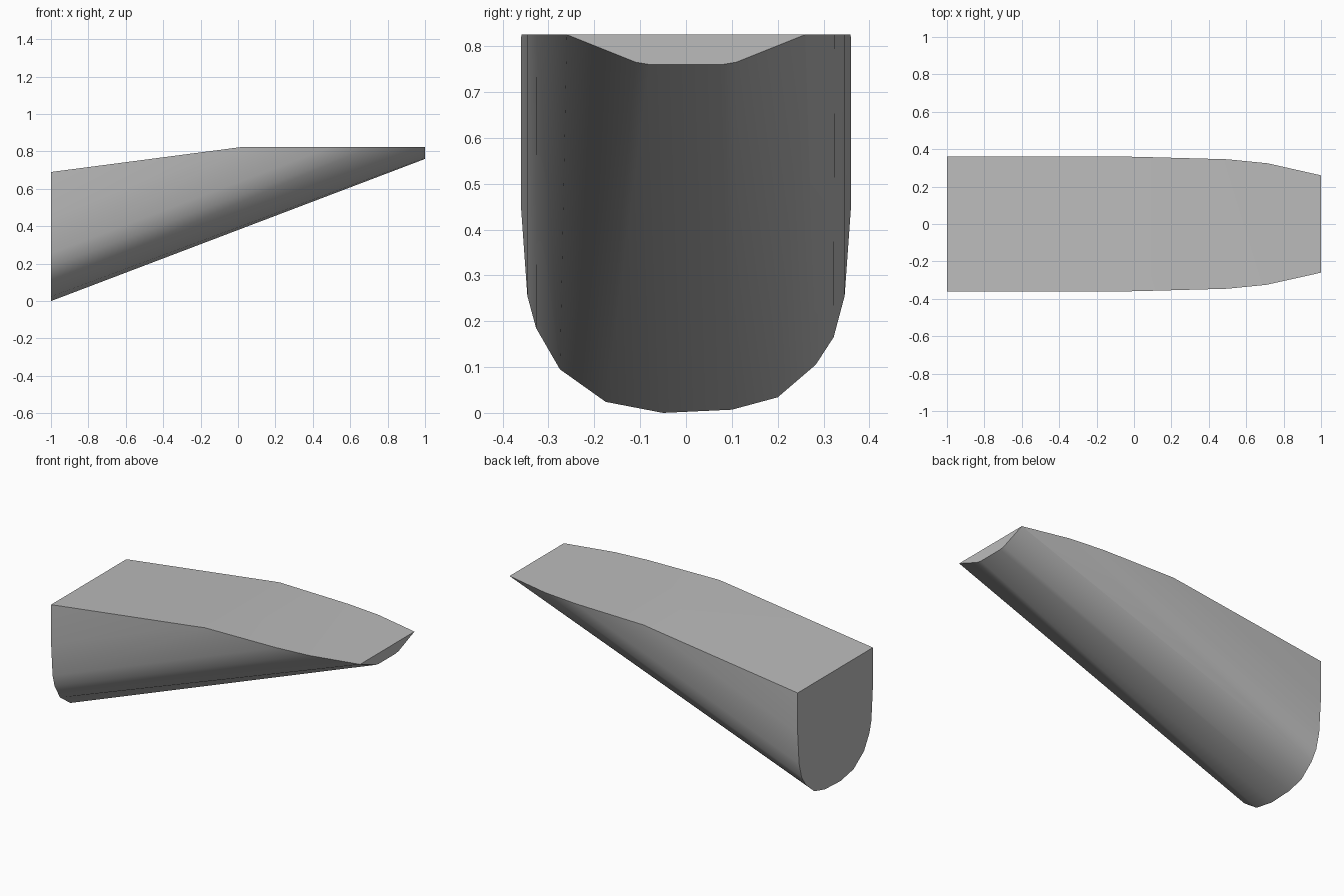
import bpy
import bmesh
import math

cube = bpy.data.objects.get("Cube")
if cube:
    bpy.data.objects.remove(cube, do_unlink=True)

# Plain grey finish
grey = bpy.data.materials.new("mid_grey")
grey.use_nodes = True
colour = (0.5, 0.5, 0.5, 1)
grey.diffuse_color = colour
grey.node_tree.nodes["Principled BSDF"].inputs["Base Color"].default_value = colour

# Trough sections (y, height above keel), from one wall top to the other
deep_end = [(-.36, .95), (-.36, .45), (-.346, .255), (-.327, .185), (-.275, .095),
            (-.175, .024), (-.05, 0), (.1, .007), (.2, .034), (.283, .105),
            (.322, .165), (.346, .255), (.36, .45), (.36, .95)]
half = [(.36, .95), (.36, .45), (.346, .255), (.325, .175), (.26, .065), (.11, .005), (.08, 0)]
shallow_end = [(-y, z) for y, z in half] + half[::-1]

# Loft the sloping body between the two end sections
bm = bmesh.new()
deep = [bm.verts.new((-1, y, z)) for y, z in deep_end]
shallow = [bm.verts.new((1, y, z + .76)) for y, z in shallow_end]
for i in range(len(deep)):
    j = (i + 1) % len(deep)
    bm.faces.new((deep[i], deep[j], shallow[j], shallow[i]))
bm.faces.new(deep)
bm.faces.new(shallow[::-1])
bmesh.ops.recalc_face_normals(bm, faces=bm.faces)


# Slice off the top and cap it
def trim(point, normal):
    cut = bmesh.ops.bisect_plane(bm, geom=bm.verts[:] + bm.edges[:] + bm.faces[:],
                                 plane_co=point, plane_no=normal, clear_outer=True)
    rim = [e for e in cut["geom_cut"] if isinstance(e, bmesh.types.BMEdge)]
    bmesh.ops.edgeloop_fill(bm, edges=rim)


trim((0, 0, .825), (0, 0, 1))
trim((.03, 0, .825), (-.135, 0, 1.03))
bmesh.ops.recalc_face_normals(bm, faces=bm.faces)

mesh = bpy.data.meshes.new("wedge_body")
bm.to_mesh(mesh)
bm.free()
mesh.materials.append(grey)
body = bpy.data.objects.new("wedge_body", mesh)
bpy.context.collection.objects.link(body)

# Smooth rounded underside with crisp cut edges
bpy.ops.object.select_all(action="DESELECT")
body.select_set(True)
bpy.context.view_layer.objects.active = body
bpy.ops.object.shade_smooth_by_angle(angle=math.radians(32))
